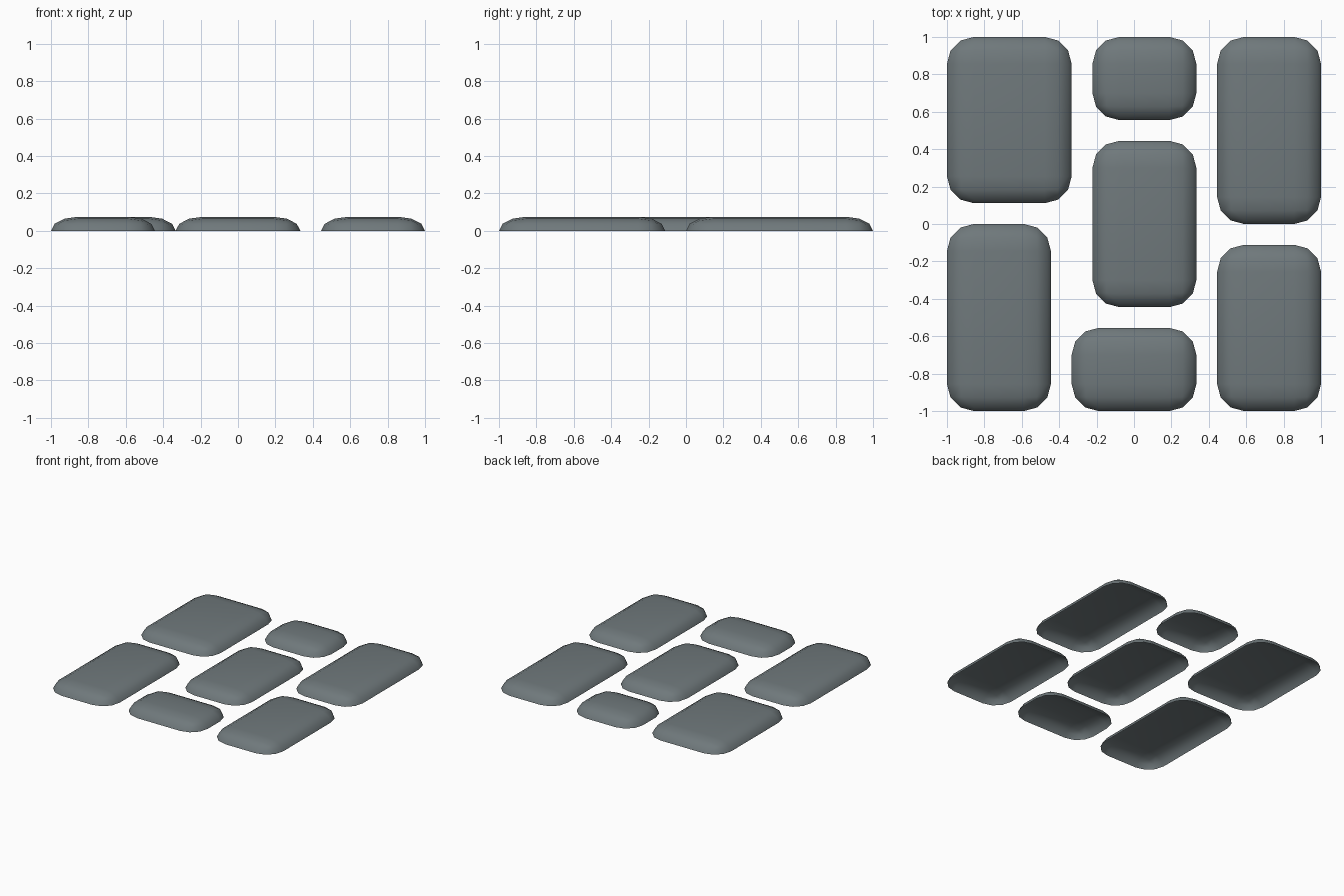
import bpy, bmesh

if "Cube" in bpy.data.objects:
    bpy.data.objects.remove(bpy.data.objects["Cube"])

R = 0.144        # rounded edge radius in plan
H = 0.075        # stone height

slate = bpy.data.materials.new("slate")
slate.diffuse_color = (0.16, 0.19, 0.2, 1)
slate.use_nodes = True
slate.node_tree.nodes["Principled BSDF"].inputs["Base Color"].default_value = slate.diffuse_color


def stone(name, x0, x1, y0, y1):
    """Open-bottomed paving stone with rounded corners and a domed rim."""
    bm = bmesh.new()
    bmesh.ops.create_cube(bm, size=1)
    for v in bm.verts:
        v.co.x = x0 if v.co.x < 0 else x1
        v.co.y = y0 if v.co.y < 0 else y1
        v.co.z = R if v.co.z > 0 else -1
    # round the rim and the upright corners together
    edges = [e for e in bm.edges if max(v.co.z for v in e.verts) > 0]
    bmesh.ops.bevel(bm, geom=edges, offset=R, offset_type='OFFSET',
                    segments=3, profile=0.5, affect='EDGES')
    # keep only the cap above the ground
    bmesh.ops.bisect_plane(bm, geom=bm.verts[:] + bm.edges[:] + bm.faces[:],
                           dist=1e-4, plane_co=(0, 0, 0), plane_no=(0, 0, 1),
                           clear_inner=True)
    for v in bm.verts:
        v.co.z *= H / R
    for f in bm.faces:
        f.smooth = True
    mesh = bpy.data.meshes.new(name)
    bm.to_mesh(mesh)
    bm.free()
    mesh.materials.append(slate)
    bpy.context.collection.objects.link(bpy.data.objects.new(name, mesh))


# Stone extents in ninths: x0, x1, y0, y1
layout = {
    "stone_back_left": (-9, -3, 1, 9),
    "stone_back_middle": (-2, 3, 5, 9),
    "stone_back_right": (4, 9, 0, 9),
    "stone_front_left": (-9, -4, -9, 0),
    "stone_centre": (-2, 3, -4, 4),
    "stone_front_middle": (-3, 3, -9, -5),
    "stone_front_right": (4, 9, -9, -1),
}
for name, ext in layout.items():
    stone(name, *(n / 9 for n in ext))
